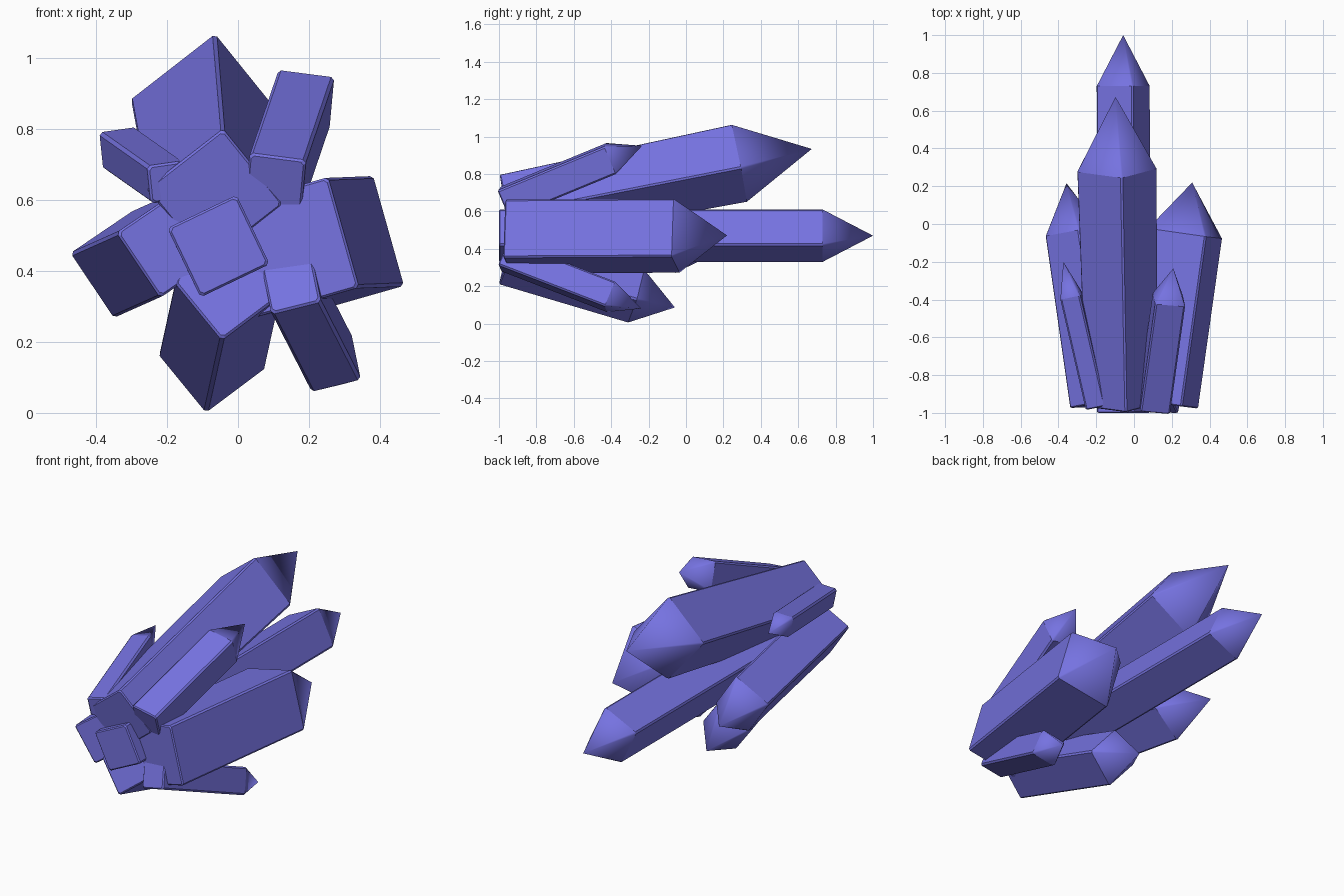
import bpy, bmesh
from mathutils import Vector

if "Cube" in bpy.data.objects:
    bpy.data.objects.remove(bpy.data.objects["Cube"])

violet = bpy.data.materials.new("violet_crystal")
violet.diffuse_color = (0.18, 0.17, 0.75, 1)
violet.use_nodes = True
violet.node_tree.nodes["Principled BSDF"].inputs["Base Color"].default_value = violet.diffuse_color
CHAMFER = 0.009


def crystal(name, base, shoulder, corner, tip_len, taper=1.0):
    """Square prism with chamfered edges and a pyramid tip.
    corner = front-view (x, z) offset of one shoulder corner from the axis."""
    base, shoulder = Vector(base), Vector(shoulder)
    axis = (shoulder - base).normalized()
    dx, dz = corner
    u = Vector((dx, -(dx * axis.x + dz * axis.z) / axis.y, dz)) * 1.015
    v = axis.cross(u)
    bm = bmesh.new()

    def ring(center, scale, inset=0.0):
        r = u.length
        k = scale - inset * 1.414 / r
        c = CHAMFER / (1.414 * r)
        pts = []
        for a, b in ((u, v), (v, -u), (-u, -v), (-v, u)):
            # each corner is split in two points along its neighbouring sides
            prev = -b
            for n in (prev, b):
                pts.append(bm.verts.new(center + (a + (n - a) * c) * k))
        return pts

    rings = [ring(base, taper, 0.006),
             ring(base + axis * 0.006, taper),
             ring(shoulder, 1.0)]
    bm.faces.new(rings[0])
    for lo, hi in zip(rings, rings[1:]):
        for i in range(8):
            j = (i + 1) % 8
            bm.faces.new((lo[i], lo[j], hi[j], hi[i]))
    apex = bm.verts.new(shoulder + axis * tip_len)
    for i in range(8):
        f = bm.faces.new((rings[2][i], rings[2][(i + 1) % 8], apex))
        f.smooth = True      # soft tip edges, flat prism sides
    bmesh.ops.recalc_face_normals(bm, faces=bm.faces)
    me = bpy.data.meshes.new(name)
    bm.to_mesh(me)
    bm.free()
    me.materials.append(violet)
    ob = bpy.data.objects.new(name, me)
    bpy.context.collection.objects.link(ob)


# long centre crystal and the large upper one
crystal("centre_crystal", (-0.055, -1.0, 0.47), (-0.057, 0.73, 0.47), (0.05, 0.142), 0.27)
crystal("upper_crystal", (-0.065, -0.96, 0.61), (-0.09, 0.285, 0.857), (0.025, 0.208), 0.395, 0.9)
# medium side and lower crystals
crystal("right_crystal", (0.143, -0.95, 0.465), (0.27, -0.05, 0.47), (0.195, -0.11), 0.272)
crystal("left_crystal", (-0.19, -0.955, 0.478), (-0.32, -0.045, 0.42), (-0.15, 0.03), 0.264)
crystal("lower_crystal", (-0.028, -0.957, 0.353), (-0.073, -0.267, 0.148), (-0.017, -0.145), 0.217)
# small outer crystals
crystal("small_lower_right_crystal", (0.15, -0.97, 0.3625), (0.2625, -0.40, 0.1425), (0.0825, -0.0475), 0.175)
crystal("small_upper_right_crystal", (0.105, -0.97, 0.6475), (0.185, -0.40, 0.8825), (0.085, 0.0625), 0.18)
crystal("small_upper_left_crystal", (-0.1975, -0.965, 0.65), (-0.3325, -0.38, 0.745), (-0.0575, 0.045), 0.187)
